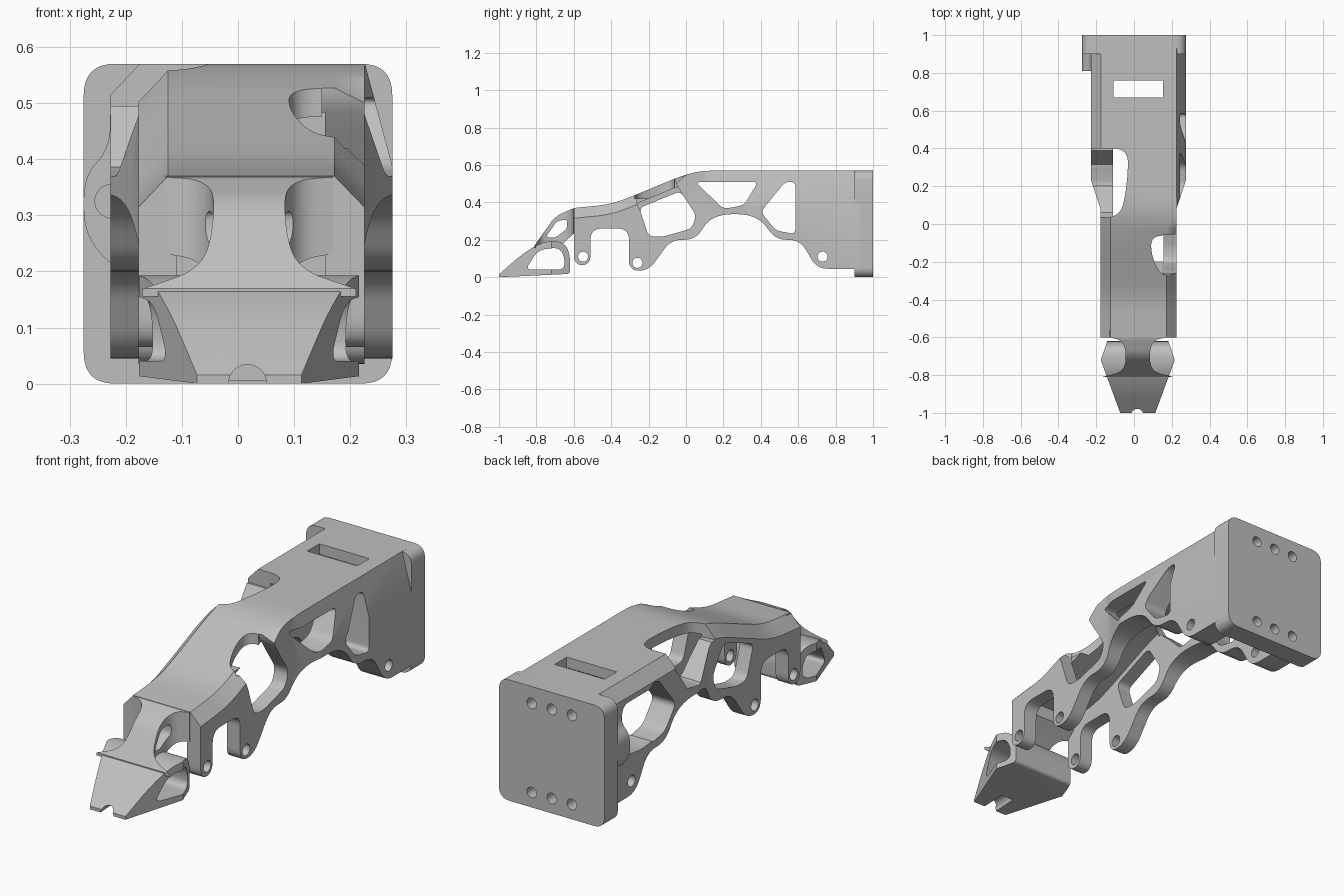
import bpy
import bmesh
import math
from mathutils import Vector

old = bpy.data.objects.get("Cube")
if old:
    bpy.data.objects.remove(old, do_unlink=True)

grey = bpy.data.materials.new("plain_grey")
grey.use_nodes = True
colour = (0.52, 0.52, 0.52, 1)
grey.diffuse_color = colour
grey.node_tree.nodes["Principled BSDF"].inputs["Base Color"].default_value = colour


def clamp(value):
    return max(0, min(1, value))


def rounded(points, radius, closed=True, steps=8):
    """Round the corners of a polyline; a third value overrides the radius."""
    result = []
    count = len(points)
    for i, point in enumerate(points):
        corner = Vector(point[:2])
        size = point[2] if len(point) > 2 else radius
        if size == 0 or (not closed and i in (0, count - 1)):
            result.append(tuple(corner))
            continue
        before = Vector(points[i - 1][:2]) - corner
        after = Vector(points[(i + 1) % count][:2]) - corner
        start = corner + before.normalized() * min(size, before.length * 0.49)
        end = corner + after.normalized() * min(size, after.length * 0.49)
        for k in range(steps + 1):
            t = k / steps
            spot = start * (1 - t) ** 2 + corner * 2 * t * (1 - t) + end * t * t
            result.append(tuple(spot))
    return result


def circle(a, b, radius, sides=28):
    turns = [math.tau * k / sides for k in range(sides)]
    return [(a + radius * math.cos(t), b + radius * math.sin(t)) for t in turns]


def loft(name, rings):
    """Join rings of matching points into a closed solid."""
    bm = bmesh.new()
    loops = [[bm.verts.new(co) for co in ring] for ring in rings]
    size = len(loops[0])
    for first, second in zip(loops, loops[1:]):
        for i in range(size):
            j = (i + 1) % size
            bm.faces.new((first[i], first[j], second[j], second[i]))
    bm.faces.new(loops[0][::-1])
    bm.faces.new(loops[-1])
    bmesh.ops.recalc_face_normals(bm, faces=bm.faces)
    mesh = bpy.data.meshes.new(name)
    bm.to_mesh(mesh)
    bm.free()
    obj = bpy.data.objects.new(name, mesh)
    bpy.context.collection.objects.link(obj)
    mesh.materials.append(grey)
    return obj


def prism(name, points, axis, low, high):
    place = {
        "x": lambda a, b, v: (v, a, b),
        "y": lambda a, b, v: (a, v, b),
        "z": lambda a, b, v: (a, b, v),
    }[axis]
    return loft(name, [[place(a, b, v) for a, b in points] for v in (low, high)])


def combine(target, tool, operation="DIFFERENCE"):
    mod = target.modifiers.new("shape", "BOOLEAN")
    mod.operation = operation
    mod.solver = "EXACT"
    mod.object = tool
    graph = bpy.context.evaluated_depsgraph_get()
    mesh = bpy.data.meshes.new_from_object(target.evaluated_get(graph))
    target.modifiers.clear()
    target.data = mesh
    bpy.data.objects.remove(tool, do_unlink=True)


def drill(target, points, axis, low, high):
    combine(target, prism("cutter", points, axis, low, high))


def widen_rear(obj):
    """Spread the sides outward behind the arm's bend."""
    bm = bmesh.new()
    bm.from_mesh(obj.data)
    bmesh.ops.triangulate(bm, faces=bm.faces)
    for y in (0.08, 0.23):
        everything = bm.verts[:] + bm.edges[:] + bm.faces[:]
        bmesh.ops.bisect_plane(bm, geom=everything, plane_co=(0, y, 0), plane_no=(0, 1, 0))
    for v in bm.verts:
        v.co.x += math.copysign(0.05, v.co.x) * clamp((v.co.y - 0.08) / 0.15)
    bmesh.ops.recalc_face_normals(bm, faces=bm.faces)
    bm.to_mesh(obj.data)
    bm.free()


# Main shell: top line, scalloped lower line, chamfered shoulders
crest = [(-0.6, 0.37), (-0.4, 0.39), (-0.27, 0.44), (-0.03, 0.54),
         (0.08, 0.57), (0.93, 0.57)]
top = rounded(crest, 0.08, closed=False)
belly = rounded([(0.93, 0.045), (0.7, 0.045), (0.61, 0.2), (0.48, 0.2),
                 (0.38, 0.337, 0.11), (0.14, 0.337, 0.11), (0.05, 0.2), (-0.08, 0.2),
                 (-0.2, 0.035), (-0.305, 0.035), (-0.305, 0.26), (-0.51, 0.26),
                 (-0.51, 0.065), (-0.6, 0.065), (-0.6, 0.2)], 0.06, closed=False)


def section(x, drop):
    return [(x, y, z - drop(y)) for y, z in top] + [(x, y, z) for y, z in belly]


shell = loft("arm_shell", [
    section(-0.177, lambda y: 0.055),
    section(-0.125, lambda y: 0),
    section(0.172, lambda y: 0),
    section(0.225, lambda y: 0.055 * clamp(-10 * y)),
])
widen_rear(shell)

# Long sloping bevel on the left rear wall
drill(shell, [(0.226, 0.571), (0.276, 0.385), (0.4, 0.385), (0.4, 0.7), (0.226, 0.7)],
      "y", 0.02, 1.1)

# Hollow interior, open underneath and at the front
under = [(-0.7, 0.32)] + [(y, z - 0.05) for y, z in top] + [(1, 0.52), (1, -0.2), (-0.7, -0.2)]
drill(shell, under, "x", -0.11, 0.155)

# Truss windows through both sides
for window in (
    [(0.05, 0.51), (0.385, 0.51), (0.31, 0.385), (0.2, 0.365)],
    [(0.4, 0.35), (0.53, 0.51), (0.585, 0.51), (0.585, 0.23), (0.48, 0.25)],
    [(-0.25, 0.37), (-0.03, 0.46), (0.055, 0.33), (0.03, 0.26), (-0.13, 0.215), (-0.2, 0.22)],
):
    drill(shell, rounded(window, 0.03), "x", -0.5, 0.5)

# Left window breaks into the top; right side has a large rear opening
drill(shell, rounded([(-0.265, 0.7), (-0.06, 0.7), (-0.06, 0.51), (0.02, 0.38), (-0.1, 0.3),
                      (-0.22, 0.3), (-0.265, 0.4)], 0.03), "x", 0.15, 0.5)
drill(shell, rounded([(0.4, -0.062), (0.09, -0.062), (0.092, -0.17), (0.145, -0.28),
                      (0.4, -0.262)], 0.06), "z", 0.42, 0.8)
drill(shell, rounded([(0.44, 0.36), (0.53, 0.49), (0.8, 0.49), (0.8, 0.25), (0.65, 0.23),
                      (0.5, 0.25)], 0.05), "x", -0.5, -0.1)

# Notch in the right shoulder, open down to its truss, and slot in the top
drill(shell, rounded([(-0.4, 0.4), (-0.03, 0.4), (-0.035, 0.22), (-0.07, 0.035),
                      (-0.4, 0.035)], 0.08), "z", 0.495, 0.8)
drill(shell, [(0.045, 0.51), (0.4, 0.51), (0.315, 0.386), (0.2, 0.37)], "x", -0.5, -0.1)
drill(shell, [(-0.108, 0.67), (0.153, 0.67), (0.153, 0.76), (-0.108, 0.76)], "z", 0.4, 0.8)

# Pin holes
for y, z in ((-0.55, 0.11), (-0.26, 0.077), (0.73, 0.11)):
    drill(shell, circle(y, z, 0.027), "x", -0.5, 0.5)

# Back plate with six bolt holes
side = 0.275
plate = prism("back_plate", rounded([(-side, 0), (side, 0), (side, 0.57), (-side, 0.57)], 0.056),
              "y", 0.9, 1)
for x in (-0.105, 0, 0.105):
    for z in (0.07, 0.49):
        drill(plate, circle(x, z, 0.025), "y", 0.92, 1.1)

# Bulging boss in front of the plate
boss = prism("side_boss", rounded([(-0.18, 0.2), (-0.228, 0.21), (-0.275, 0.27), (-0.275, 0.37),
                                   (-0.228, 0.42), (-0.228, 0.51), (-0.18, 0.51)], 0.04),
             "y", 0.81, 0.92)
drill(boss, circle(-0.225, 0.325, 0.03), "y", 0.7, 0.89)


def symmetric(points, middle=0.02):
    """Close a half outline by mirroring it across the arm's centre line."""
    mirrored = [(middle - a, b) for a, b in reversed(points)]
    return [(middle + a, b) for a, b in points] + mirrored


# Curved neck, pinched in plan and pierced from the side
neck = prism("neck", rounded([(-0.56, 0.371, 0), (-0.6, 0.37, 0.02), (-0.7, 0.325), (-0.76, 0.24),
                              (-0.82, 0.155, 0), (-0.68, 0.16), (-0.615, 0.22),
                              (-0.56, 0.265, 0)], 0.04),
             "x", -0.3, 0.3)
edge = rounded([(0.149, -0.5), (0.149, -0.601, 0), (0.095, -0.612), (0.066, -0.65),
                (0.062, -0.73), (0.085, -0.785), (0.19, -0.81)], 0.05, closed=False)
combine(neck, prism("cutter", symmetric(edge), "z", 0, 0.6), "INTERSECT")
drill(neck, rounded([(-0.75, 0.215), (-0.69, 0.3), (-0.635, 0.31), (-0.635, 0.26),
                     (-0.7, 0.21)], 0.02), "x", -0.5, 0.5)

# Wedge nose with a cross opening and a tip groove
nose = prism("nose", rounded([(-1, 0, 0), (-1, 0.015, 0), (-0.88, 0.12), (-0.77, 0.19),
                              (-0.66, 0.195), (-0.62, 0.13), (-0.62, 0.018, 0.02)], 0.06),
             "x", -0.4, 0.4)
half = [(0.093, -1.1), (0.093, -1), (0.196, -0.72), (0.16, -0.615), (0.16, -0.5)]
combine(nose, prism("cutter", symmetric(half), "z", -0.1, 0.5), "INTERSECT")
drill(nose, rounded([(-0.86, 0.04), (-0.79, 0.145), (-0.68, 0.16), (-0.65, 0.11),
                     (-0.65, 0.04)], 0.04), "x", -0.5, 0.5)
drill(nose, circle(0.017, 0, 0.034), "y", -1.1, -0.88)

# Smooth the rounded walls, keep the machined edges crisp
for obj in (shell, plate, boss, neck, nose):
    bpy.ops.object.select_all(action="DESELECT")
    obj.select_set(True)
    bpy.context.view_layer.objects.active = obj
    bpy.ops.object.shade_smooth_by_angle(angle=math.radians(30))
